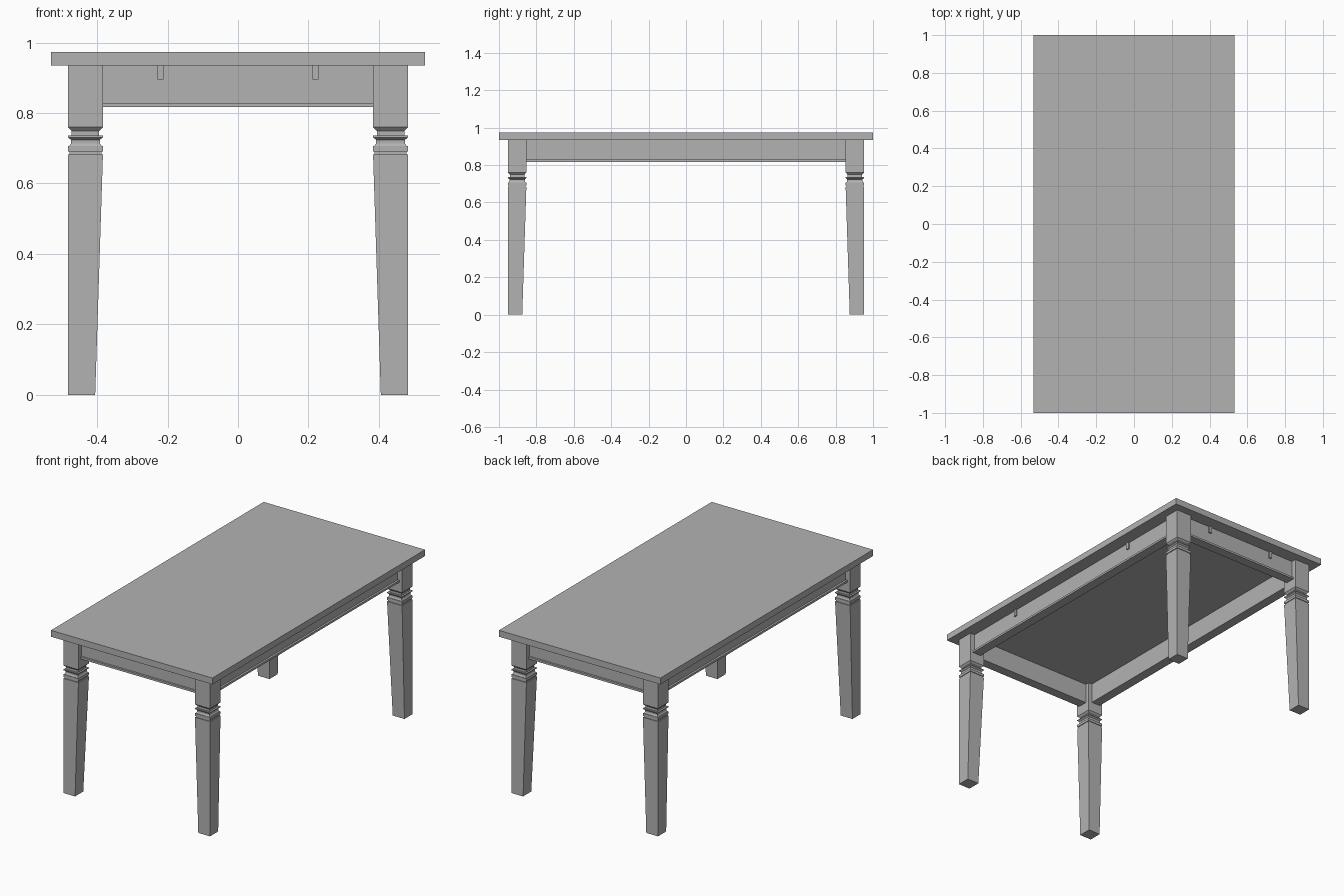
import bpy
import bmesh

default = bpy.data.objects.get("Cube")
if default:
    bpy.data.objects.remove(default, do_unlink=True)

GREY = (0.45, 0.45, 0.45, 1)
mat = bpy.data.materials.new("plain grey")
mat.use_nodes = True
mat.diffuse_color = GREY
mat.node_tree.nodes["Principled BSDF"].inputs["Base Color"].default_value = GREY


def finish(name, bm):
    bmesh.ops.recalc_face_normals(bm, faces=bm.faces)
    mesh = bpy.data.meshes.new(name)
    bm.to_mesh(mesh)
    bm.free()
    mesh.materials.append(mat)
    ob = bpy.data.objects.new(name, mesh)
    bpy.context.collection.objects.link(ob)
    return ob


def box(name, x, y, z):
    """Box from (low, high) ranges on each axis."""
    bm = bmesh.new()
    bmesh.ops.create_cube(bm, size=1)
    for v in bm.verts:
        v.co = [r[0] if c < 0 else r[1] for c, r in zip(v.co, (x, y, z))]
    return finish(name, bm)


LEG_X, LEG_Y, HALF = 0.433, 0.903, 0.0495
APRON_TOP, APRON_LOW, LIP_TOP = 0.935, 0.817, 0.829

# Square moulding of the leg: height and half width, from the block down
MOULDING = [(APRON_TOP, HALF), (0.76, HALF), (0.749, 0.039), (0.736, 0.039),
            (0.736, HALF), (0.731, HALF), (0.724, 0.041), (0.714, 0.041),
            (0.706, 0.046), (0.706, HALF), (0.691, HALF), (0.691, 0.045),
            (0.682, 0.045), (0.682, HALF)]
FOOT = 0.077


def leg(name, sx, sy):
    bm = bmesh.new()
    signs = ((1, 1), (-1, 1), (-1, -1), (1, -1))
    rings = [[bm.verts.new((sx * (LEG_X + a * h), sy * (LEG_Y + b * h), z))
              for a, b in signs] for z, h in MOULDING]
    # The foot tapers on the inner sides only
    edge = {1: HALF, -1: HALF - FOOT}
    rings.append([bm.verts.new((sx * (LEG_X + edge[a]), sy * (LEG_Y + edge[b]), 0))
                  for a, b in signs])
    for upper, lower in zip(rings, rings[1:]):
        for i in range(4):
            j = (i + 1) % 4
            bm.faces.new((upper[i], upper[j], lower[j], lower[i]))
    bm.faces.new(rings[0])
    bm.faces.new(rings[-1])
    return finish(name, bm)


# Table top
box("table_top", (-0.531, 0.531), (-1, 1), (APRON_TOP, 0.973))

# Four legs
for sx, side in ((1, "left"), (-1, "right")):
    for sy, end in ((-1, "front"), (1, "back")):
        leg(f"{end}_{side}_leg", sx, sy)


# Aprons with a bottom lip and two small tabs each
def apron(name, along_x, sign):
    span = (LEG_X if along_x else LEG_Y) - HALF
    outer = (LEG_Y if along_x else LEG_X) + HALF
    tab = 0.22 if along_x else 0.49

    def part(label, run, near, far, z):
        depth = sorted((sign * (outer - near), sign * (outer - far)))
        x, y = (run, depth) if along_x else (depth, run)
        box(f"{name}_{label}", x, y, z)

    part("board", (-span, span), 0.03, 0.075, (APRON_LOW, APRON_TOP))
    part("lip", (-span, span), 0.018, 0.03, (APRON_LOW, LIP_TOP))
    for s in (-1, 1):
        part("tab", (s * tab - 0.009, s * tab + 0.009), 0.022, 0.03, (0.895, APRON_TOP))


for sign, end, side in ((-1, "front", "right"), (1, "back", "left")):
    apron(f"{end}_apron", True, sign)
    apron(f"{side}_apron", False, sign)
